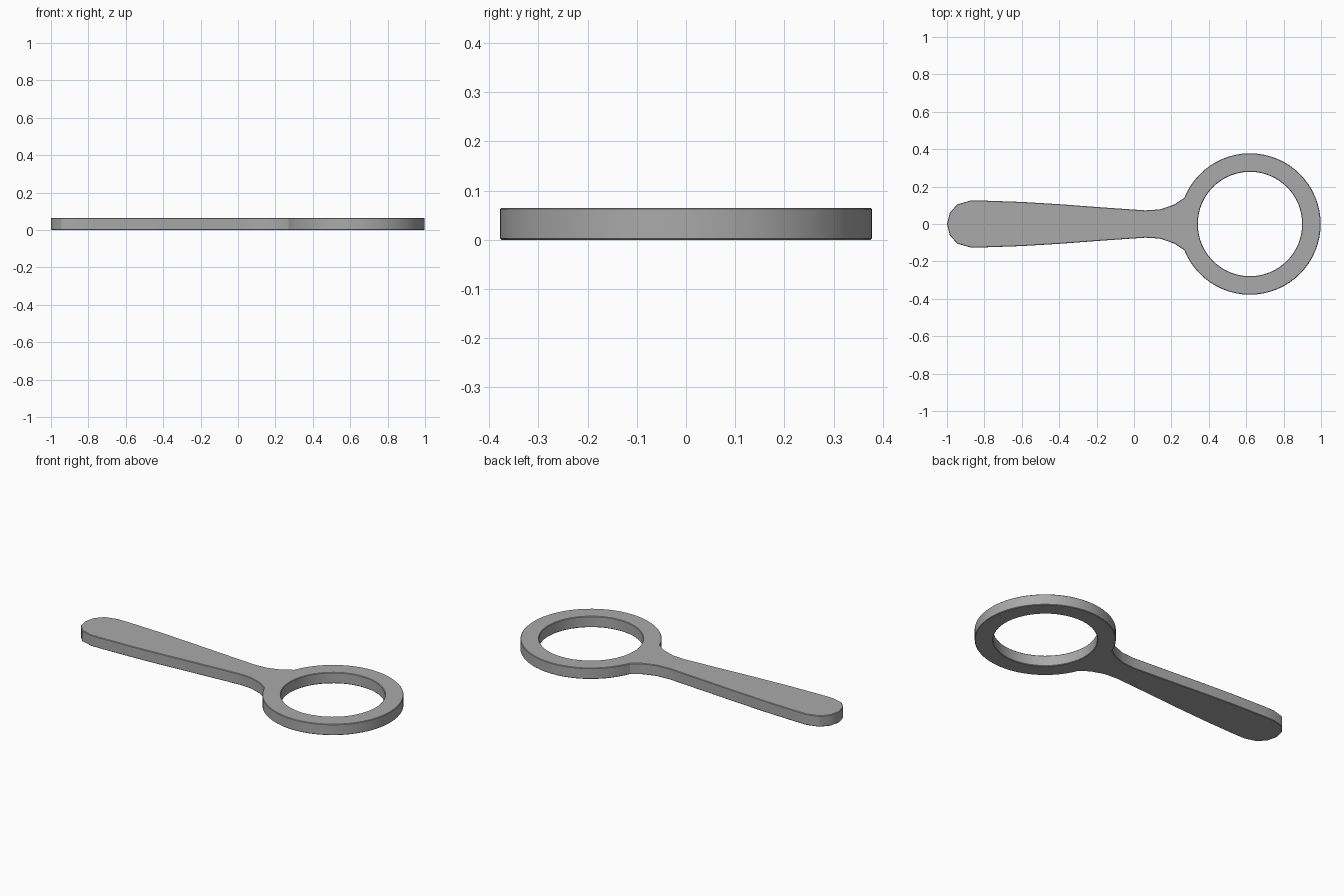
import bpy, bmesh, math
from mathutils import Vector

if "Cube" in bpy.data.objects:
    bpy.data.objects.remove(bpy.data.objects["Cube"])

HEIGHT, CHAMFER = 0.065, 0.003
CENTRE, OUTER, INNER = 0.62, 0.378, 0.279

# Upper half of the handle outline, from the rounded tip to the ring
handle = [(-0.985, 0.06), (-0.945, 0.105), (-0.875, 0.125), (-0.80, 0.125),
          (-0.60, 0.118), (-0.40, 0.106), (-0.20, 0.091), (0.0, 0.077),
          (0.06, 0.073), (0.14, 0.078), (0.215, 0.104)]


def arc(radius, start, end, steps):
    return [(CENTRE + radius * math.cos(start + (end - start) * i / steps),
             radius * math.sin(start + (end - start) * i / steps))
            for i in range(steps + 1)]


# Counter-clockwise outlines: handle plus ring outside, circular hole inside
join = math.pi - math.asin(0.14 / OUTER)
outline = ([(-1.0, 0.0)] + [(x, -y) for x, y in handle]
           + arc(OUTER, -join, join, 56) + handle[::-1])
hole = arc(INNER, 0, 2 * math.pi, 64)[:-1]


def inset(points, d):
    """Move a closed outline to its left by d."""
    pts = [Vector(p) for p in points]
    result = []
    for i, p in enumerate(pts):
        a = (p - pts[i - 1]).normalized()
        b = (pts[(i + 1) % len(pts)] - p).normalized()
        n = Vector((-a.y - b.y, a.x + b.x)).normalized()
        result.append(p + n * d)
    return result


bm = bmesh.new()
bottom, top = [], []

# Chamfered side walls around the outside and the hole
for points, sign in ((outline, 1), (hole, -1)):
    levels = []
    for d, z in ((CHAMFER, 0), (0, CHAMFER), (0, HEIGHT - CHAMFER), (CHAMFER, HEIGHT)):
        levels.append([bm.verts.new((p.x, p.y, z)) for p in inset(points, sign * d)])
    n = len(points)
    for low, high in zip(levels, levels[1:]):
        for i in range(n):
            j = (i + 1) % n
            bm.faces.new((low[i], low[j], high[j], high[i]))
    for verts, edges in ((levels[0], bottom), (levels[-1], top)):
        edges += [bm.edges.get((verts[i], verts[(i + 1) % n])) for i in range(n)]

# Flat top and bottom faces
for edges in (bottom, top):
    bmesh.ops.triangle_fill(bm, edges=edges, use_beauty=True)
bmesh.ops.recalc_face_normals(bm, faces=bm.faces)

mesh = bpy.data.meshes.new("ring_with_handle")
bm.to_mesh(mesh)
bm.free()
body = bpy.data.objects.new("ring_with_handle", mesh)
bpy.context.collection.objects.link(body)

grey = bpy.data.materials.new("grey")
grey.diffuse_color = (0.4, 0.4, 0.4, 1)
grey.use_nodes = True
grey.node_tree.nodes["Principled BSDF"].inputs["Base Color"].default_value = grey.diffuse_color
mesh.materials.append(grey)

bpy.context.view_layer.objects.active = body
body.select_set(True)
bpy.ops.object.shade_smooth_by_angle(angle=math.radians(30))
